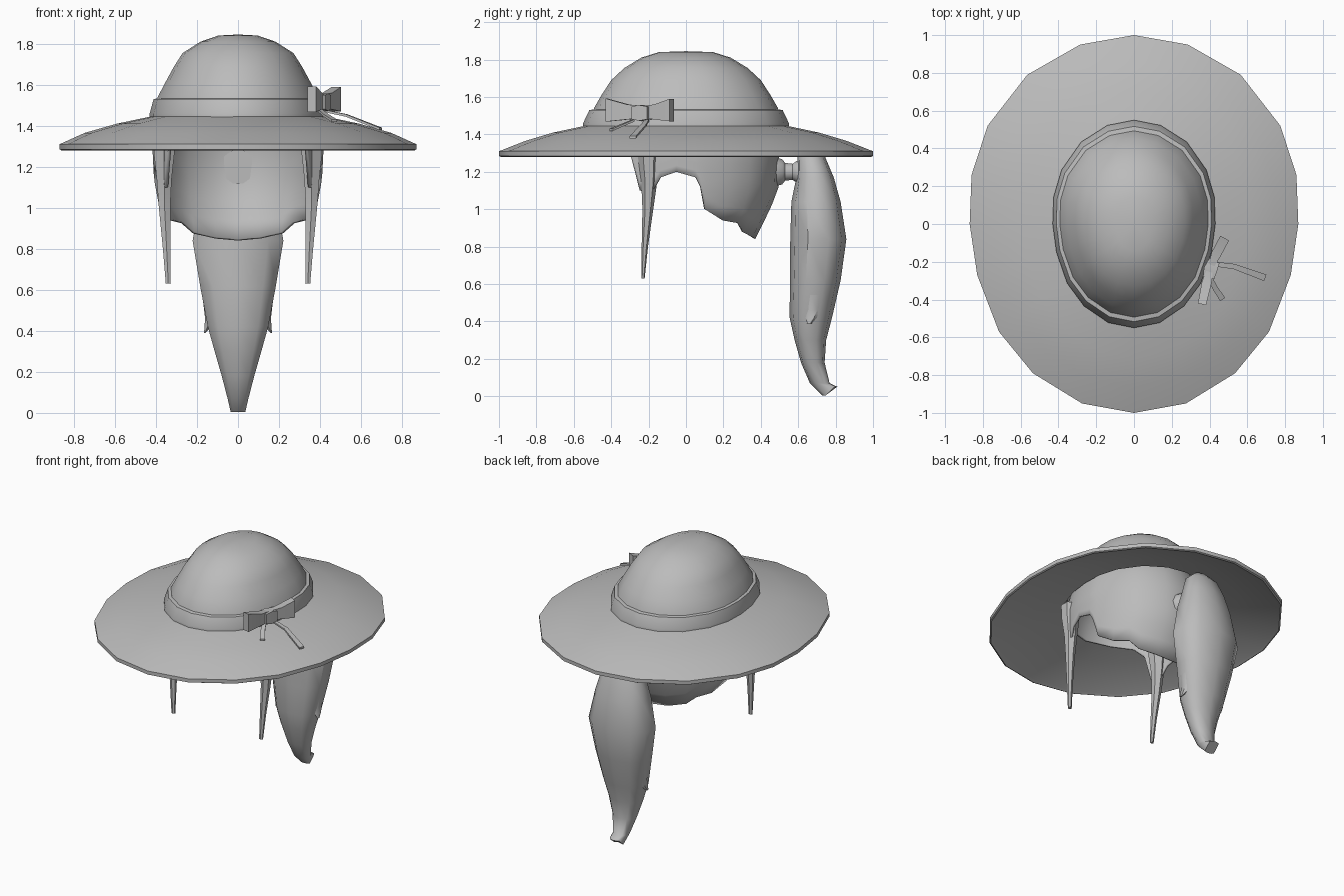
import bpy, bmesh, math
from mathutils import Vector

cube = bpy.data.objects.get("Cube")
if cube:
    bpy.data.objects.remove(cube)

grey = bpy.data.materials.new("soft grey")
grey.use_nodes = True
grey.diffuse_color = (0.5, 0.5, 0.5, 1)
grey.node_tree.nodes["Principled BSDF"].inputs["Base Color"].default_value = (0.5, 0.5, 0.5, 1)


def loft(name, rings, caps=True, closed=True, loop=False, angle=40):
    """Skin a list of rings of points into one object."""
    bm = bmesh.new()
    rows = [[bm.verts.new(p) for p in ring] for ring in rings]
    n = len(rows[0])
    pairs = list(zip(rows, rows[1:]))
    if loop:
        pairs.append((rows[-1], rows[0]))
    for a, b in pairs:
        for i in range(n if closed else n - 1):
            j = (i + 1) % n
            bm.faces.new((a[i], a[j], b[j], b[i]))
    if caps:
        bm.faces.new(rows[0])
        bm.faces.new(rows[-1])
    bmesh.ops.remove_doubles(bm, verts=bm.verts, dist=0.0005)
    bmesh.ops.recalc_face_normals(bm, faces=bm.faces)
    mesh = bpy.data.meshes.new(name)
    bm.to_mesh(mesh)
    bm.free()
    obj = bpy.data.objects.new(name, mesh)
    bpy.context.collection.objects.link(obj)
    mesh.materials.append(grey)
    bpy.ops.object.select_all(action='DESELECT')
    obj.select_set(True)
    bpy.context.view_layer.objects.active = obj
    bpy.ops.object.shade_smooth_by_angle(angle=math.radians(angle))
    return obj


def interp(table, z):
    """Linear lookup in rows of (z, a, b)."""
    for lo, hi in zip(table, table[1:]):
        if z <= hi[0]:
            t = max(0, (z - lo[0]) / (hi[0] - lo[0]))
            return [u + (v - u) * t for u, v in zip(lo[1:], hi[1:])]
    return table[-1][1:]


# Hat outline, back to front, mirrored into a twenty-sided oval
half = [(0, 1), (.285, .95), (.565, .79), (.775, .52), (.86, .26), (.87, 0),
        (.83, -.27), (.715, -.57), (.535, -.79), (.275, -.95), (0, -1)]
outline = half + [(-x, y) for x, y in half[-2:0:-1]]


def oval(sx, sy, z):
    return [(x * sx, y * sy, z) for x, y in outline]


# Brim: a closed thin profile swept round
loft("hat_brim", [oval(*s) for s in [
    (.47, .52, 1.42), (.68, .71, 1.375), (.97, .97, 1.29), (.99, .99, 1.28),
    (1, 1, 1.285), (1, 1, 1.31), (.86, .86, 1.365), (.68, .71, 1.41),
    (.49, .545, 1.445)]], caps=False, loop=True, angle=35)

# Crown and its band
loft("hat_band", [oval(*s) for s in [
    (.47, .52, 1.43), (.495, .55, 1.44), (.495, .55, 1.46),
    (.473, .517, 1.53), (.44, .485, 1.535)]], caps=False, angle=35)
loft("hat_crown", [oval(*s) for s in [
    (.46, .5, 1.5), (.45, .492, 1.54), (.408, .452, 1.61), (.358, .4, 1.69),
    (.31, .33, 1.755), (.21, .24, 1.81), (.11, .145, 1.84), (0, 0, 1.845)]],
    caps=False, angle=50)

# Hair cap: columns run from an uneven hairline up to the top of the head
girth = [(.84, .355, .37), (.95, .385, .425), (1.1, .41, .495), (1.3, .42, .5),
         (1.45, .39, .46), (1.6, .31, .37), (1.7, .19, .23), (1.76, 0, 0)]
hairline = [(-90, 1.36), (-65, 1.36), (-45, 1.34), (-36, 1.28), (-30, 1.1),
            (-22, 1.09), (-16, 1.17), (-6, 1.2), (6, 1.17), (9, 1.12),
            (13, 1.0), (28, .94), (43, .925), (53, .875), (72, .85), (90, .84)]
around = hairline + [(180 - a, z) for a, z in hairline[-2:0:-1]]
rings = []
for k in range(13):
    ring = []
    for a, low in around:
        z = low + (1.4 - low) * k / 6 if k < 7 else 1.4 + .06 * (k - 6)
        rx, ry = interp(girth, z)
        ring.append((rx * math.cos(math.radians(a)), ry * math.sin(math.radians(a)), z))
    rings.append(ring)
cap = loft("hair_cap", rings, caps=False, angle=50)
solid = cap.modifiers.new("thickness", 'SOLIDIFY')
solid.thickness = 0.015


def tube(name, stations, sides=8, square=1.0, angle=45):
    """Horizontal sections given as (x, y, z, half width x, half depth y)."""
    rings = []
    for x, y, z, w, d in stations:
        ring = []
        for i in range(sides):
            t = 2 * math.pi * (i + .5) / sides
            c, s = math.cos(t), math.sin(t)
            ring.append((x + w * math.copysign(abs(c) ** square, c),
                         y + d * math.copysign(abs(s) ** square, s), z))
        rings.append(ring)
    return loft(name, rings, angle=angle)


# Front locks and the small wisps on the tail, one each side
for side, label in ((1, "left"), (-1, "right")):
    tube(label + "_front_lock", [
        (side * .36, -.2, 1.36, .06, .06), (side * .36, -.2, 1.26, .057, .055),
        (side * .36, -.197, 1.14, .042, .042), (side * .358, -.204, 1, .032, .029),
        (side * .348, -.22, .8, .021, .017), (side * .34, -.23, .63, .014, .009)],
        sides=6)
    tube(label + "_tail_wisp", [
        (side * .155, .69, .56, .02, .05), (side * .143, .68, .46, .02, .04),
        (side * .148, .67, .42, .018, .03), (side * .162, .66, .39, .004, .012)],
        sides=6)

# Ponytail: sections from front edge, back edge, height and half width
tail = [(.63, .69, 1.335, .05), (.6, .74, 1.28, .11), (.595, .785, 1.17, .145),
        (.57, .82, 1.04, .18), (.565, .85, .84, .218), (.562, .82, .62, .182),
        (.56, .775, .42, .145), (.585, .745, .3, .112), (.618, .738, .18, .078),
        (.665, .765, .07, .05), (.73, .785, .005, .035)]
tail_obj = tube("ponytail", [(0, (f + b) / 2, z, w * 1.06, (b - f) / 1.9)
                             for f, b, z, w in tail], sides=10, square=.85)
# Flick the tip of the tail upward at the back
for v in tail_obj.data.vertices:
    if v.co.z < .01 and v.co.y > .75:
        v.co += Vector((0, .025, .045))

# Hair tie joining the tail to the head
tie = []
for y, r in ((.47, .085), (.515, .07), (.53, .05), (.57, .045), (.59, .06), (.64, .07)):
    tie.append([(r * math.cos(i * math.pi / 5), y, 1.2 + r * math.sin(i * math.pi / 5))
                for i in range(10)])
loft("hair_tie", tie)


def ribbon(name, stations):
    """Boxy strip through (x, y, z, half height, half thickness)."""
    pts = [Vector(s[:3]) for s in stations]
    rings = []
    for i, (p, s) in enumerate(zip(pts, stations)):
        along = pts[min(i + 1, len(pts) - 1)] - pts[max(i - 1, 0)]
        across = along.cross(Vector((0, 0, 1))).normalized() * s[4]
        up = Vector((0, 0, s[3]))
        rings.append([p + across + up, p - across + up, p - across - up, p + across - up])
    return loft(name, rings, angle=30)


# Bow on the left of the band: two loops, a knot and two trailing ends
ribbon("bow_front_loop", [(.405, -.23, 1.52, .032, .015), (.385, -.31, 1.52, .04, .026),
                          (.36, -.425, 1.53, .062, .022)])
ribbon("bow_back_loop", [(.405, -.23, 1.52, .032, .015), (.435, -.16, 1.52, .04, .026),
                         (.48, -.075, 1.53, .06, .026)])
ribbon("bow_knot", [(.395, -.285, 1.515, .034, .03), (.405, -.24, 1.515, .042, .036),
                    (.425, -.195, 1.515, .034, .03)])
ribbon("bow_long_end", [(.41, -.21, 1.475, .006, .012), (.53, -.225, 1.45, .006, .014),
                        (.695, -.285, 1.385, .006, .018)])
ribbon("bow_short_end", [(.4, -.28, 1.475, .006, .012), (.43, -.34, 1.45, .006, .014),
                         (.47, -.4, 1.425, .006, .016)])
